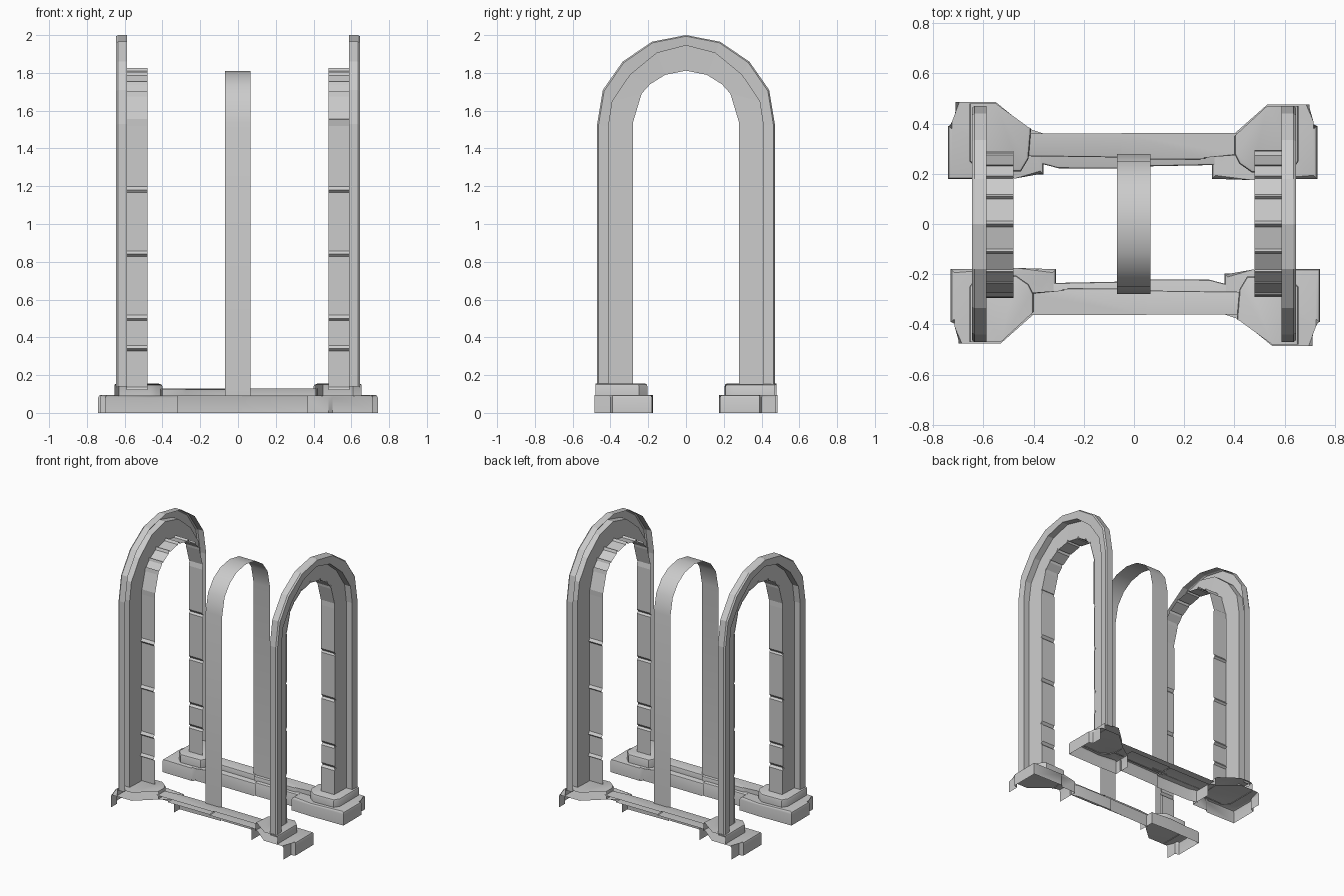
import bpy, bmesh, math, random

random.seed(4)
cube = bpy.data.objects.get("Cube")
if cube:
    bpy.data.objects.remove(cube)

stone_mat = bpy.data.materials.new("grey stone")
stone_mat.use_nodes = True
GREY = (0.6, 0.6, 0.6, 1)
stone_mat.diffuse_color = GREY
stone_mat.node_tree.nodes["Principled BSDF"].inputs["Base Color"].default_value = GREY


def finish(bm, name, smooth=0.0, twin=None):
    """Make an object, and optionally a twin turned half way round."""
    mesh = bpy.data.meshes.new(name)
    bm.to_mesh(mesh)
    bm.free()
    mesh.materials.append(stone_mat)
    ob = bpy.data.objects.new(name, mesh)
    bpy.context.collection.objects.link(ob)
    if smooth:
        bpy.ops.object.select_all(action="DESELECT")
        ob.select_set(True)
        bpy.context.view_layer.objects.active = ob
        bpy.ops.object.shade_smooth_by_angle(angle=math.radians(smooth))
    if twin:
        other = ob.copy()
        other.name = twin
        other.rotation_euler.z = math.pi
        bpy.context.collection.objects.link(other)
    return ob


def mirror_path(half):
    """Half an arch, foot to crown, continued down the other side."""
    return [(-y, z) for y, z in half] + [(y, z) for y, z in half[-2::-1]]


def loft(rows, name, smooth=0.0, twin=None):
    """Sheet through rows of (x, path)."""
    bm = bmesh.new()
    rings = [[bm.verts.new((x, y, z)) for y, z in path] for x, path in rows]
    for a, b in zip(rings, rings[1:]):
        for i in range(len(a) - 1):
            bm.faces.new((a[i], b[i], b[i + 1], a[i + 1]))
    finish(bm, name, smooth, twin)


# Arch outlines, foot to crown
outer = mirror_path([(.47, .14), (.47, 1.53), (.44, 1.71), (.335, 1.86), (.18, 1.965), (0, 2)])
rim = mirror_path([(.41, .14), (.41, 1.52), (.39, 1.65), (.295, 1.79), (.155, 1.905), (0, 1.945)])
inner = mirror_path([(.28, .12), (.28, 1.54), (.235, 1.69), (.19, 1.74), (.11, 1.79), (0, 1.812)])

# Raised outer rim and recessed face of the end arches
loft([(.587, outer), (.635, outer), (.645, [(y * .985, z - .006) for y, z in outer]),
      (.64, rim), (.592, rim), (.587, inner)], "left_arch_frame", 0, "right_arch_frame")


# Inner lining of the end arches, with stone joints
def jointed_leg(side):
    pts = []
    levels = [.12, .34, .5, .84, 1.18, 1.53]
    for lo, hi in zip(levels, levels[1:]):
        r = .278 + random.uniform(-.006, .004)
        pts += [(side * (r + .014), lo), (side * r, lo + .018), (side * r, hi - .012)]
    return pts


def jointed_crown():
    pts = []
    crown = inner[1:-1]
    for (y0, z0), (y1, z1) in zip(crown, crown[1:]):
        for t, lift in ((0, .014), (.1, 0), (.9, 0)):
            pts.append((y0 + (y1 - y0) * t, z0 + (z1 - z0) * t + lift))
    return pts


lining = jointed_leg(-1) + jointed_crown() + jointed_leg(1)[::-1]
loft([(.59, lining), (.48, lining)], "left_arch_lining", 0, "right_arch_lining")

# Thin middle arch
band = mirror_path([(.278, .09), (.278, 1.53), (.25, 1.66), (.19, 1.74), (.11, 1.79), (0, 1.81)])
loft([(-.068, band), (.066, band)], "middle_arch", 35)


def stone(name, walls, back, z0, z1, soft=.014):
    """Stone with a top and inner walls, open below and along its back."""
    bm = bmesh.new()
    top = [bm.verts.new((x, y, z1)) for x, y in walls + back]
    low = [bm.verts.new((x, y, z0)) for x, y in walls]
    bm.faces.new(top)
    edges = []
    for i in range(len(walls) - 1):
        bm.faces.new((low[i], low[i + 1], top[i + 1], top[i]))
        edges.append(bm.edges.get((top[i], top[i + 1])))
    bmesh.ops.bevel(bm, geom=edges, offset=soft, segments=2, profile=.5, affect="EDGES")
    finish(bm, "back_" + name, 40, "front_" + name)


# Lower course
stone("lower_corner_a",
      [(-.71, .485), (-.71, .4), (-.74, .39), (-.74, .18), (-.5, .177), (-.48, .195),
       (-.36, .197), (-.36, .36)], [(-.42, .38), (-.55, .485)], 0, .095)
stone("lower_curb_a", [(-.37, .24), (-.3, .222), (-.02, .22)], [(-.02, .36), (-.37, .36)], 0, .092, .008)
stone("lower_curb_b", [(-.02, .228), (.32, .235)], [(.32, .36), (-.02, .36)], 0, .097, .008)
stone("lower_corner_b",
      [(.31, .3), (.31, .18), (.47, .175), (.73, .18), (.73, .39), (.7, .4), (.7, .475)],
      [(.53, .475), (.4, .36)], 0, .095)

# Upper course
stone("upper_corner_a",
      [(-.655, .48), (-.655, .25), (-.61, .205), (-.45, .21), (-.42, .26), (-.41, .38)],
      [(-.42, .385), (-.55, .48)], .09, .155, .012)
stone("upper_curb_a", [(-.42, .27), (-.05, .265)], [(-.05, .36), (-.42, .36)], .09, .13, .006)
stone("upper_curb_b", [(-.05, .256), (.28, .258), (.3, .272), (.41, .272)],
      [(.41, .362), (-.05, .362)], .09, .126, .006)
stone("upper_corner_b",
      [(.4, .35), (.4, .28), (.42, .24), (.47, .205), (.63, .21), (.655, .25), (.655, .47)],
      [(.53, .47)], .09, .152, .012)
